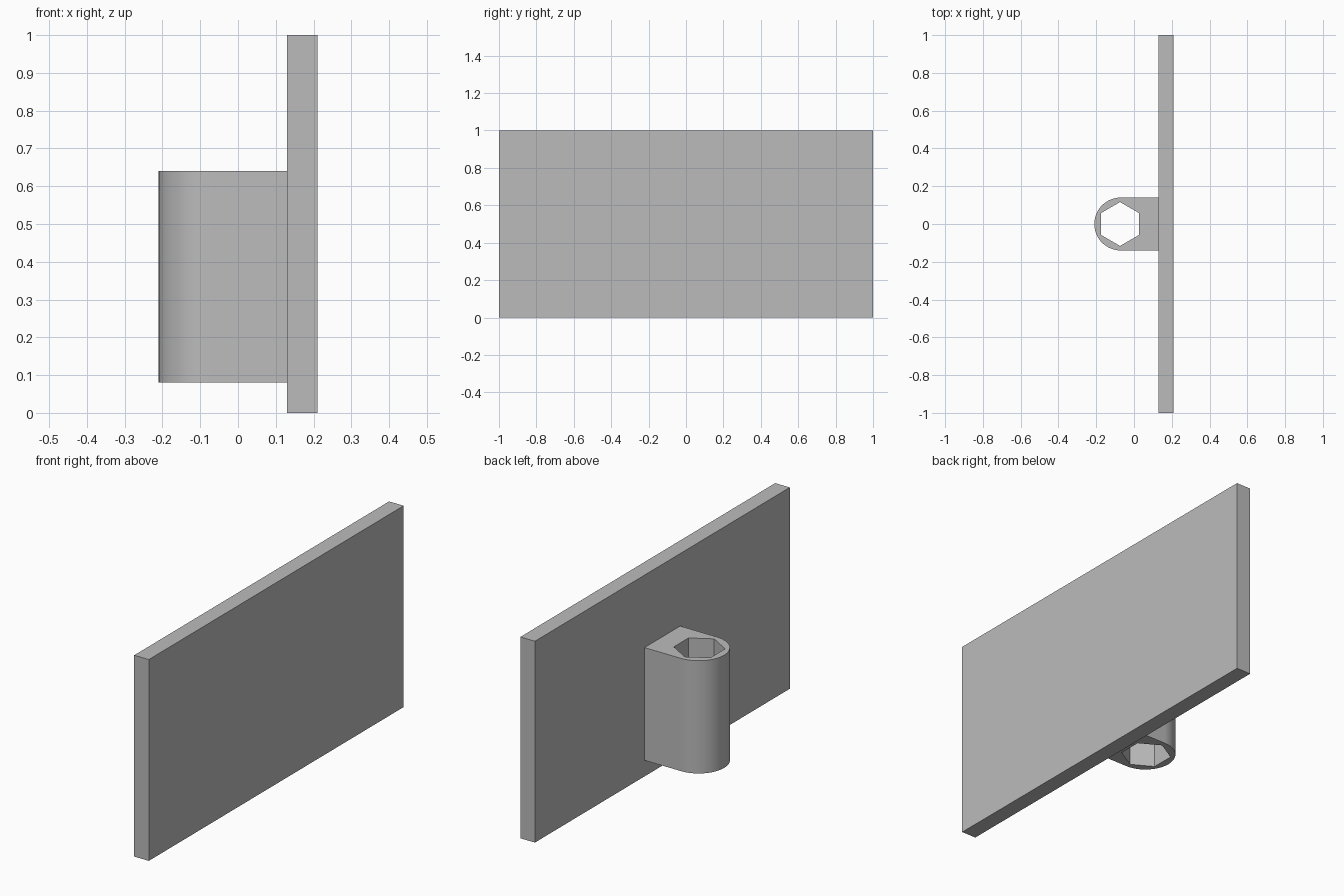
import bpy, bmesh
from math import sin, cos, pi, radians
from mathutils import Vector

cube = bpy.data.objects.get("Cube")
if cube:
    bpy.data.objects.remove(cube, do_unlink=True)

grey = bpy.data.materials.new("light grey")
grey.use_nodes = True
colour = (0.5, 0.5, 0.5, 1)
grey.diffuse_color = colour
grey.node_tree.nodes["Principled BSDF"].inputs["Base Color"].default_value = colour


def arc(cx, radius, start, end, steps):
    """Points along an arc centred on y = 0."""
    angles = [start + (end - start) * i / steps for i in range(steps + 1)]
    return [(cx + radius * cos(a), radius * sin(a)) for a in angles]


def prism(name, loops, bottom, top):
    """Extrude an outline, with optional hole loops, between two heights."""
    bm = bmesh.new()
    edges = []
    for loop in loops:
        verts = [bm.verts.new((x, y, bottom)) for x, y in loop]
        edges += [bm.edges.new((verts[i - 1], verts[i])) for i in range(len(verts))]
    bmesh.ops.triangle_fill(bm, edges=edges, use_beauty=True)
    extruded = bmesh.ops.extrude_face_region(bm, geom=bm.faces[:], use_keep_orig=True)
    raised = [g for g in extruded["geom"] if isinstance(g, bmesh.types.BMVert)]
    bmesh.ops.translate(bm, verts=raised, vec=Vector((0, 0, top - bottom)))
    # Merge the cap triangles into flat faces
    bmesh.ops.recalc_face_normals(bm, faces=bm.faces[:])
    mesh = bpy.data.meshes.new(name)
    bm.to_mesh(mesh)
    bm.free()
    mesh.materials.append(grey)
    obj = bpy.data.objects.new(name, mesh)
    bpy.context.collection.objects.link(obj)
    return obj


# Flat upright plate
prism("plate", [[(0.13, -1), (0.21, -1), (0.21, 1), (0.13, 1)]], 0, 1)

# Round-nosed boss with a hexagonal through hole
nose = arc(-0.07, 0.14, pi / 2, 3 * pi / 2, 48)
outline = nose + [(0.13, -0.14), (0.13, 0.14)]
hexagon = arc(-0.074, 0.116, pi / 6, pi / 6 + 5 * pi / 3, 5)
boss = prism("hex_socket_boss", [outline, hexagon], 0.08, 0.64)

bpy.ops.object.select_all(action="DESELECT")
boss.select_set(True)
bpy.context.view_layer.objects.active = boss
bpy.ops.object.shade_smooth_by_angle(angle=radians(30))
